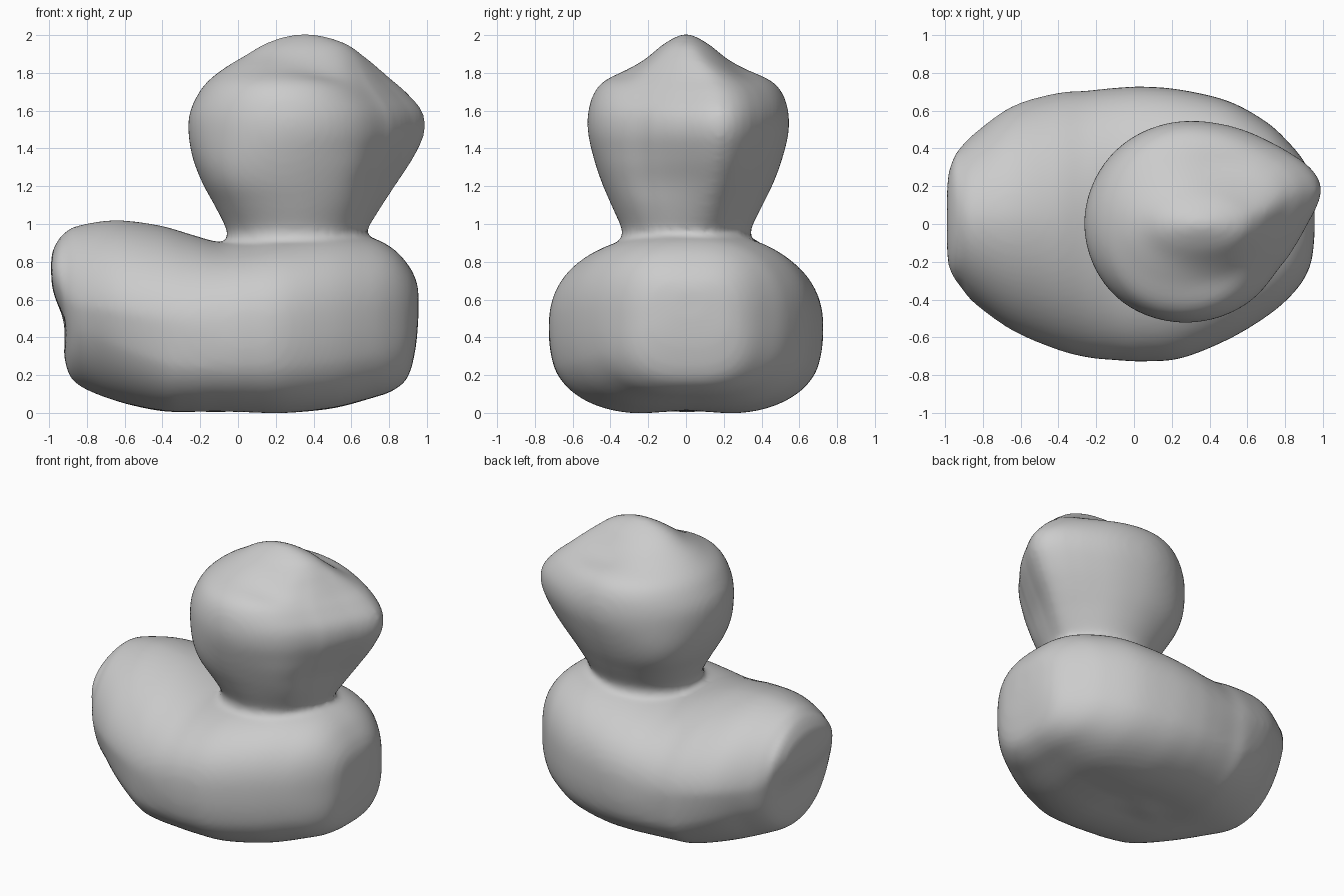
import bpy, bmesh, math

if "Cube" in bpy.data.objects:
    bpy.data.objects.remove(bpy.data.objects["Cube"])

SIDES = 72
STEPS = 6


def spline(rows, steps=STEPS):
    """Catmull-Rom curve through rows of numbers."""
    out = []
    for i in range(len(rows) - 1):
        a, b = rows[max(i - 1, 0)], rows[i]
        c, d = rows[i + 1], rows[min(i + 2, len(rows) - 1)]
        for s in range(steps):
            t = s / steps
            out.append([0.5 * (2 * q + (r - p) * t + (2 * p - 5 * q + 4 * r - w) * t * t
                               + (3 * q - p - 3 * r + w) * t ** 3)
                        for p, q, r, w in zip(a, b, c, d)])
    return out + [list(rows[-1])]


def loft(bm, rings):
    """Skin a list of equal rings and close both ends."""
    loops = [[bm.verts.new(p) for p in ring] for ring in rings]
    for a, b in zip(loops, loops[1:]):
        for i in range(SIDES):
            j = (i + 1) % SIDES
            bm.faces.new((a[i], a[j], b[j], b[i]))
    bm.faces.new(loops[0][::-1])
    bm.faces.new(loops[-1])


def power(v, n):
    return math.copysign(abs(v) ** (2 / n), v)


def bump(*offsets):
    """Soft falloff from (distance, radius) pairs."""
    return math.exp(-sum((d / r) ** 2 for d, r in offsets))


ANGLES = [2 * math.pi * i / SIDES for i in range(SIDES)]
bm = bmesh.new()

# Body: x, half width, bottom, top, middle y, roundness of the upper half
body = [
    (-0.99, 0.14, 0.70, 0.80, 0.02, 2), (-0.98, 0.25, 0.60, 0.86, 0.025, 2),
    (-0.945, 0.335, 0.44, 0.925, 0.035, 2), (-0.915, 0.375, 0.26, 0.955, 0.035, 1.9),
    (-0.85, 0.445, 0.15, 0.99, 0.03, 1.85), (-0.65, 0.59, 0.06, 1.02, 0.03, 1.8),
    (-0.42, 0.675, 0.0, 0.993, 0.015, 1.85), (-0.25, 0.705, -0.01, 0.945, 0, 2),
    (-0.10, 0.72, -0.01, 0.905, 0, 2.3), (0.05, 0.727, -0.015, 0.915, 0, 2.4),
    (0.25, 0.71, -0.018, 0.945, 0, 2.4), (0.50, 0.63, 0.012, 0.96, 0.02, 2.4),
    (0.70, 0.515, 0.07, 0.93, 0.025, 2.4), (0.82, 0.41, 0.115, 0.87, 0.02, 2.6),
    (0.90, 0.31, 0.19, 0.785, 0.02, 2.8), (0.94, 0.21, 0.34, 0.71, 0.02, 2.8),
    (0.955, 0.08, 0.50, 0.65, 0.02, 2.5)]
rings = []
for x, w, lo, hi, cy, n in spline(body):
    ring = []
    tail = min(1, max(0, (-0.35 - x) / 0.4))
    low = 2.8 - 0.8 * tail
    for a in ANGLES:
        s = math.sin(a)
        e = n if s > 0 else n + (low - n) * min(1, -s * 3)
        y = cy + w * power(math.cos(a), e)
        z = (lo + hi) / 2 + (hi - lo) / 2 * power(s, e)
        # shallow hollow under the belly with a small bump in its middle
        if s < 0:
            z += -s * (0.035 * bump((y, 0.22), (x - 0.05, 0.5))
                       - 0.02 * bump((y - 0.02, 0.08), (x + 0.1, 0.12)))
            y = cy + (y - cy) * (1 - 0.1 * tail * -s)
        # notch below the tail
        px = x + (0.035 * bump((z - 0.48, 0.13), (y, 0.3)) if x < -0.85 else 0)
        ring.append((px, y, z))
    rings.append(ring)
loft(bm, rings)

# Head outline seen from above, with the beak slightly turned: angle, radius
plan = [(-30, .51), (-14, .55), (0, .61), (10, .68), (17, .712), (26, .69), (36, .64),
        (50, .59), (70, .555), (90, .545), (135, .55), (180, .56), (225, .545),
        (270, .52), (305, .51), (330, .51), (346, .55)]
plan_curve = spline(plan, 8)


def plan_radius(deg):
    deg = (deg + 20) % 360 - 20
    for (a, r), (b, s) in zip(plan_curve, plan_curve[1:]):
        if a <= deg <= b:
            return r + (s - r) * (deg - a) / (b - a)
    return plan[0][1]


# Head levels: z, x min, x max, half width, beak share of the outline
head = [
    (0.80, -0.06, 0.68, 0.34, 0.2), (0.88, -0.07, 0.69, 0.36, 0.2),
    (0.93, -0.06, 0.68, 0.345, 0.2), (0.98, -0.065, 0.69, 0.345, 0.3),
    (1.10, -0.125, 0.765, 0.40, 0.6), (1.22, -0.19, 0.845, 0.455, 0.9),
    (1.35, -0.24, 0.93, 0.50, 1), (1.48, -0.262, 0.988, 0.53, 1),
    (1.59, -0.255, 0.98, 0.53, 1), (1.69, -0.21, 0.90, 0.50, 1),
    (1.76, -0.155, 0.82, 0.44, 0.9), (1.83, -0.065, 0.74, 0.315, 0.7),
    (1.89, 0.035, 0.665, 0.21, 0.4), (1.95, 0.135, 0.58, 0.125, 0.1),
    (1.99, 0.24, 0.47, 0.055, 0), (2.004, 0.32, 0.39, 0.015, 0)]
rings = []
for z, x0, x1, hw, beak in spline(head):
    pts = []
    full = 0.07 * bump((z - 1.22, 0.2))
    for a in ANGLES:
        deg = math.degrees(a)
        r = plan_radius(deg) * beak + 0.55 * (1 - beak)
        # fuller cheeks on the lower half
        r *= 1 + full * sum(bump((deg - c, 25)) for c in (135, 225, 318))
        pts.append((r * math.cos(a), r * math.sin(a)))
    xs, ys = [p[0] for p in pts], [p[1] for p in pts]
    kx, ky = (x1 - x0) / (max(xs) - min(xs)), 2 * hw / (max(ys) - min(ys))
    ring = []
    for px, py in pts:
        x, y = x0 + (px - min(xs)) * kx, py * ky
        # shallow dips on both sides of the brow
        dip = 0.035 * bump((x - 0.45, 0.2), (abs(y) - 0.26, 0.13), (z - 1.8, 0.12))
        ring.append((x, y, z - dip))
    rings.append(ring)
loft(bm, rings)

# One continuous skin with a soft neck crease
mesh = bpy.data.meshes.new("bath_duck")
bmesh.ops.recalc_face_normals(bm, faces=bm.faces)
bm.to_mesh(mesh)
bm.free()
duck = bpy.data.objects.new("bath_duck", mesh)
bpy.context.collection.objects.link(duck)
grey = bpy.data.materials.new("plain grey")
grey.diffuse_color = (0.6, 0.6, 0.6, 1)
grey.use_nodes = True
grey.node_tree.nodes["Principled BSDF"].inputs["Base Color"].default_value = grey.diffuse_color
mesh.materials.append(grey)
skin = duck.modifiers.new("skin", 'REMESH')
skin.mode = 'VOXEL'
skin.voxel_size = 0.02
skin.use_smooth_shade = True
soften = duck.modifiers.new("soften", 'SMOOTH')
soften.factor = 0.5
soften.iterations = 6
for p in mesh.polygons:
    p.use_smooth = True
